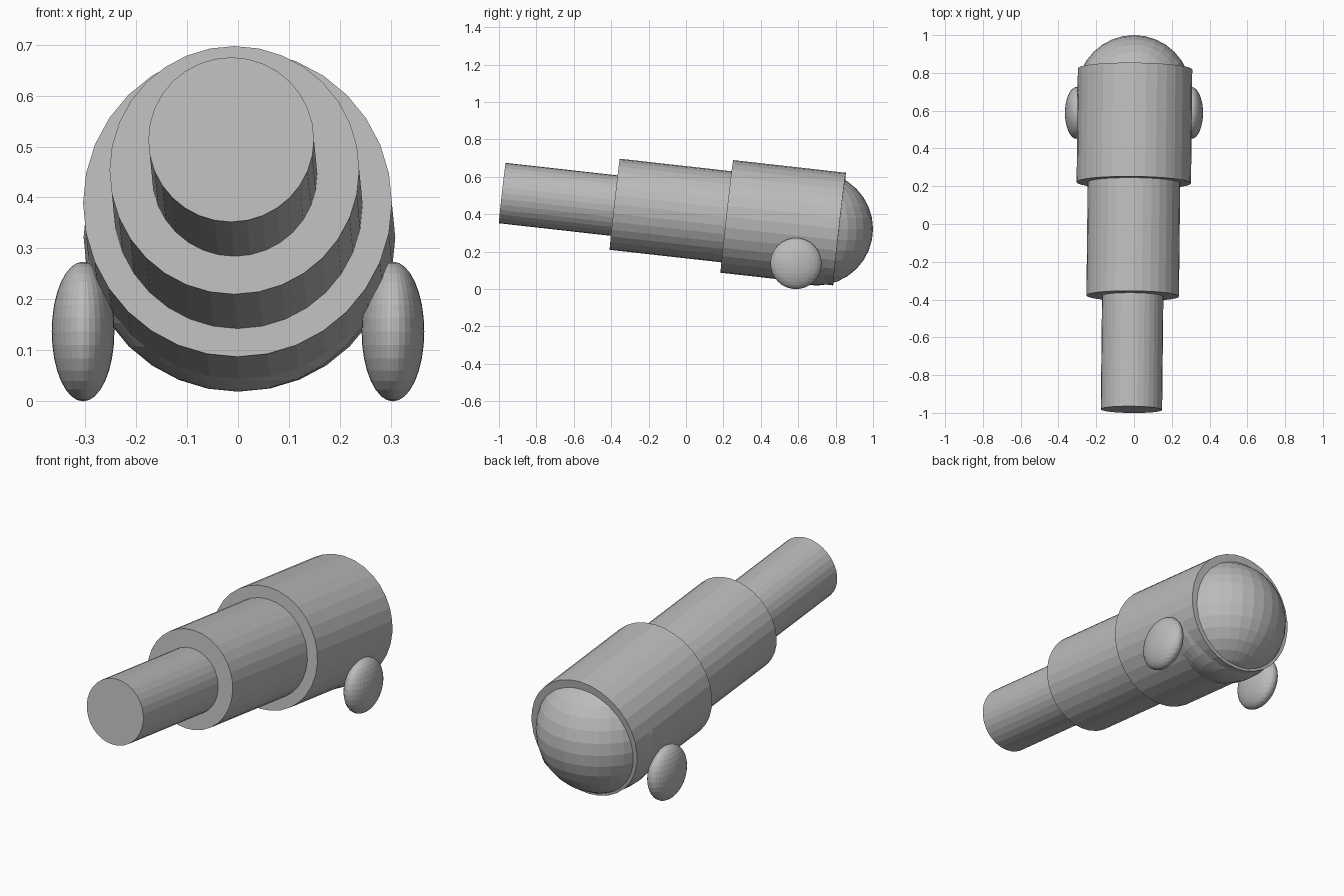
import bpy
from mathutils import Vector

if "Cube" in bpy.data.objects:
    bpy.data.objects.remove(bpy.data.objects["Cube"])

grey = bpy.data.materials.new("plain grey")
grey.diffuse_color = (0.5, 0.5, 0.5, 1)
grey.use_nodes = True
grey.node_tree.nodes["Principled BSDF"].inputs["Base Color"].default_value = grey.diffuse_color


def finish(name):
    ob = bpy.context.object
    ob.name = ob.data.name = name
    ob.data.materials.append(grey)
    return ob


def tube(name, start, length, radius):
    """32-sided solid cylinder running back from its front-face centre."""
    ob_centre = Vector(start) + AXIS * length / 2
    bpy.ops.mesh.primitive_cylinder_add(vertices=32, radius=radius, depth=length, location=ob_centre)
    ob = finish(name)
    ob.rotation_euler = AXIS.to_track_quat('Z', 'Y').to_euler()


def ball(name, centre, size):
    bpy.ops.mesh.primitive_uv_sphere_add(segments=32, ring_count=16, radius=1, location=centre)
    finish(name).scale = size


# Barrel axis, dipping towards the back
AXIS = Vector((0.011, 1.0, -0.112)).normalized()

# Three stepped barrel sections
tube("muzzle", (-0.0135, -0.9825, 0.5135), 0.61, 0.1625)
tube("middle_barrel", (-0.007, -0.381, 0.4535), 0.61, 0.245)
tube("breech", (-0.001, 0.2185, 0.3885), 0.606, 0.303)

# Rounded rear end
ball("rear_dome", (0, 0.697, 0.322), (0.303, 0.303, 0.303))

# Flattened wheels on both sides
for side, x in (("left", -0.304), ("right", 0.304)):
    ball(side + "_wheel", (x, 0.588, 0.137), (0.0615, 0.137, 0.137))
